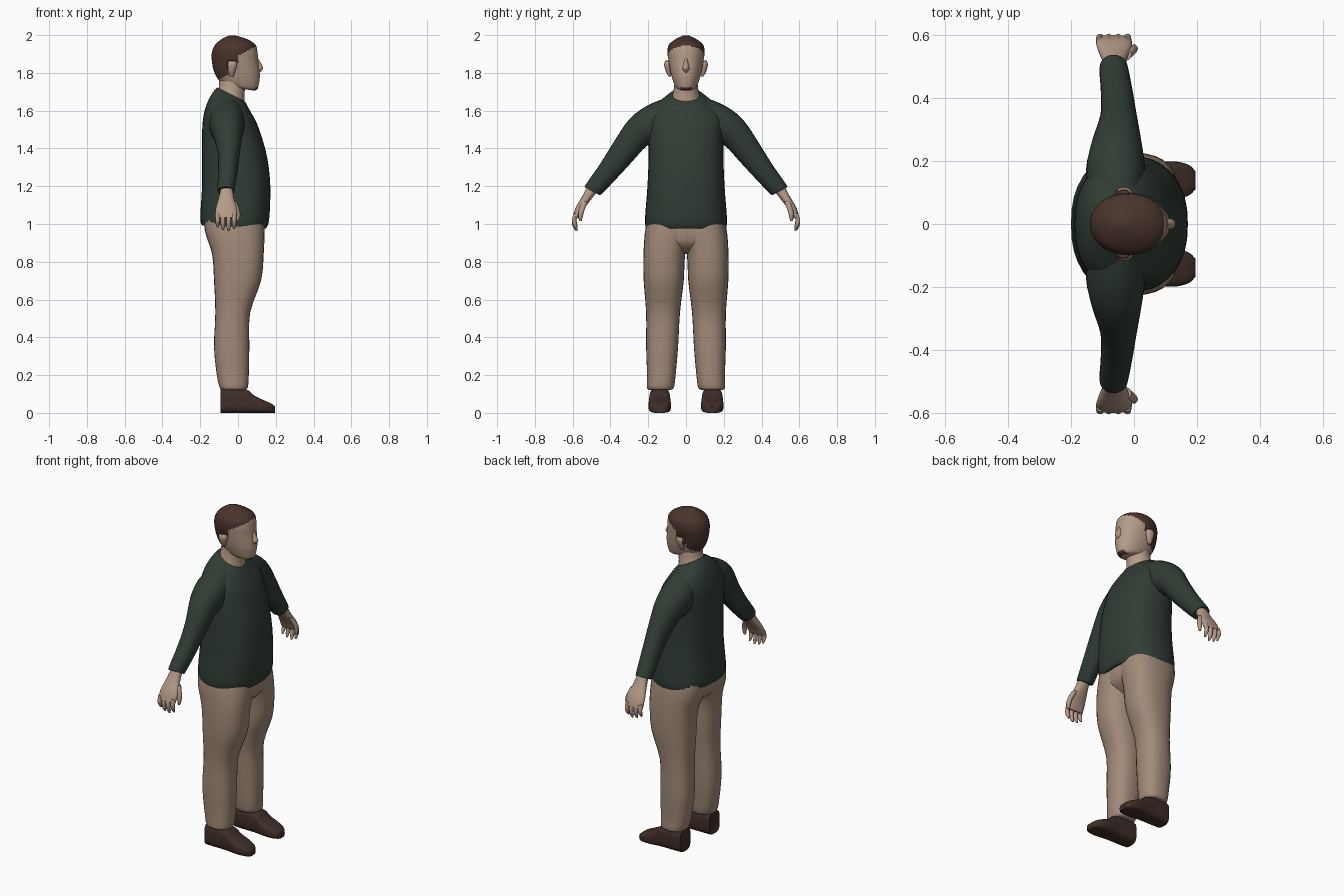
import bpy, bmesh, math
from mathutils import Vector as V

if "Cube" in bpy.data.objects:
    bpy.data.objects.remove(bpy.data.objects["Cube"])


def material(name, rgb):
    m = bpy.data.materials.new(name)
    m.diffuse_color = (*rgb, 1)
    m.use_nodes = True
    m.node_tree.nodes["Principled BSDF"].inputs["Base Color"].default_value = m.diffuse_color
    return m


GREEN = material("dark_green_knit", (0.030, 0.046, 0.035))
TAN = material("tan_cloth", (0.36, 0.255, 0.19))
SKIN = material("skin", (0.46, 0.325, 0.245))
HAIR = material("brown_hair", (0.068, 0.034, 0.025))
LEATHER = material("brown_leather", (0.050, 0.027, 0.021))


def catmull(p, t):
    """Smooth interpolation of a list of equal-length tuples."""
    i = min(int(t), len(p) - 2)
    u = t - i
    b, c = p[i], p[i + 1]
    a = p[i - 1] if i > 0 else b
    d = p[i + 2] if i + 2 < len(p) else c
    return [0.5 * (2 * q + (r - o) * u + (2 * o - 5 * q + 4 * r - s) * u * u
                   + (3 * q - o - 3 * r + s) * u ** 3) for o, q, r, s in zip(a, b, c, d)]


def loft(name, stations, mats, n=28, sub=3, power=2.0, mirror=False, rule=None):
    """Skin closed rings; each station is centre, first half axis, second half axis."""
    flat = [(*c, *a, *b) for c, a, b in stations]
    bm = bmesh.new()
    rings = []
    for k in range((len(flat) - 1) * sub + 1):
        s = catmull(flat, k / sub)
        c, a, b = V(s[:3]), V(s[3:6]), V(s[6:])
        ring = []
        for j in range(n):
            t = 2 * math.pi * j / n
            u, w = math.cos(t), math.sin(t)
            u = math.copysign(abs(u) ** (2 / power), u)
            w = math.copysign(abs(w) ** (2 / power), w)
            ring.append(bm.verts.new(c + a * u + b * w))
        rings.append(ring)
    for r, q in zip(rings, rings[1:]):
        for j in range(n):
            bm.faces.new((r[j], r[(j + 1) % n], q[(j + 1) % n], q[j]))
    bm.faces.new(rings[0])
    bm.faces.new(rings[-1])
    bmesh.ops.recalc_face_normals(bm, faces=bm.faces)
    if rule:
        for f in bm.faces:
            f.material_index = int(rule(*f.calc_center_median()))
    me = bpy.data.meshes.new(name)
    bm.to_mesh(me)
    bm.free()
    for m in mats:
        me.materials.append(m)
    ob = bpy.data.objects.new(name, me)
    bpy.context.collection.objects.link(ob)
    bpy.ops.object.select_all(action='DESELECT')
    ob.select_set(True)
    bpy.context.view_layer.objects.active = ob
    bpy.ops.object.shade_smooth_by_angle(angle=math.radians(45))
    if mirror:
        md = ob.modifiers.new("other_side", 'MIRROR')
        md.use_axis = (False, True, False)
        md.use_mirror_merge = False
    return ob


def level(z, x0, x1, y0, y1, tilt=0.0):
    """Horizontal ring from its x and y range; tilt is z gained per x."""
    h = (x1 - x0) / 2
    return (((x0 + x1) / 2, (y0 + y1) / 2, z), (h, 0, h * tilt), (0, (y1 - y0) / 2, 0))


def body(z, x0, x1, hy, tilt=0.0):
    return level(z, x0, x1, -hy, hy, tilt)


def limb(yo, zo, yi, zi, x0, x1):
    """Slanted ring from its outer and inner points and its x range."""
    return (((x0 + x1) / 2, (yo + yi) / 2, (zo + zi) / 2), ((x1 - x0) / 2, 0, 0),
            (0, (yo - yi) / 2, (zo - zi) / 2))


# Sweater body and sleeves
loft("sweater_body", [
    body(.985, -.192, .148, .213, -.05), body(1.03, -.2, .165, .217, -.03),
    body(1.2, -.19, .171, .204), body(1.35, -.19, .155, .198),
    body(1.48, -.19, .122, .197, -.05), body(1.56, -.182, .095, .195, -.12),
    body(1.62, -.16, .068, .165, -.25), body(1.665, -.13, .048, .11, -.4),
    body(1.685, -.11, .036, .078, -.5)], [GREEN], n=36, power=2.35)
loft("sleeve", [
    limb(.09, 1.672, .08, 1.46, -.14, .03), limb(.20, 1.63, .15, 1.42, -.152, .035),
    limb(.30, 1.555, .205, 1.415, -.135, .025), limb(.385, 1.43, .285, 1.33, -.108, .01),
    limb(.455, 1.318, .37, 1.238, -.105, -.003), limb(.53, 1.21, .445, 1.16, -.11, -.018),
    limb(.535, 1.195, .46, 1.155, -.105, -.022)], [GREEN], mirror=True, power=2.1)

# Trousers
loft("trouser_seat", [
    body(1.03, -.18, .135, .2), body(.95, -.172, .137, .2),
    body(.89, -.135, .122, .15), body(.84, -.06, .06, .04)], [TAN], n=36, power=2.3)
loft("trouser_leg", [
    level(1.03, -.18, .135, -.05, .205), level(.95, -.172, .14, -.03, .218),
    level(.84, -.137, .136, .004, .225), level(.7, -.127, .122, .012, .224),
    level(.53, -.12, .064, .032, .211), level(.35, -.127, .06, .042, .211),
    level(.2, -.112, .057, .055, .206), level(.135, -.097, .052, .064, .207),
    level(.122, -.085, .04, .08, .195)], [TAN], mirror=True, power=2.35)

# Shoes, lofted from heel to toe with a flat sole
shoe = [(-.093, .042, .125), (-.08, .053, .13), (.04, .055, .125), (.085, .058, .092),
        (.135, .059, .068), (.175, .048, .05), (.195, .028, .035)]
loft("shoe", [((x, .139, h / 2), (0, w, 0), (0, 0, h / 2)) for x, w, h in shoe],
     [LEATHER], mirror=True, power=3.6)

# Hands
loft("palm", [
    limb(.525, 1.195, .475, 1.165, -.093, -.028), limb(.553, 1.14, .51, 1.12, -.105, -.02),
    limb(.585, 1.085, .545, 1.075, -.119, -.006), limb(.6, 1.035, .57, 1.03, -.12, -.008)],
    [SKIN], mirror=True, n=20, power=2.3)
for label, x, drop in (("little", -.108, .02), ("ring", -.08, .005),
                       ("middle", -.05, 0), ("index", -.021, .012)):
    path = [(.582, 1.055, .013), (.592, 1.02, .012), (.588, .985 + drop, .011),
            (.579, .962 + drop, .005)]
    loft(label + "_finger", [level(z, x - r, x + r, y - r, y + r) for y, z, r in path],
         [SKIN], mirror=True, n=12)
thumb = [(-.025, .535, 1.12, .017), (-.006, .552, 1.075, .015), (.0, .558, 1.04, .012),
         (-.002, .558, 1.015, .006)]
loft("thumb", [level(z, x - r, x + r, y - r, y + r) for x, y, z, r in thumb],
     [SKIN], mirror=True, n=12)


# Head, neck and features
def hair_rule(x, y, z):
    if x > 0 and z < 1.76:                      # chin beard
        return z < 1.724 and x > .04 and abs(y) < .03
    if x < -.05:
        return z > 1.765 + .5 * (x + .1)
    return z > (1.855 if x < 0 else 1.885 + .6 * x)


loft("neck", [body(1.63, -.11, .04, .085, -.4), body(1.68, -.105, .034, .072, -.4),
              body(1.72, -.1, .036, .064, -.2), body(1.77, -.1, .05, .06)], [SKIN])
loft("head", [
    body(1.716, -.05, .085, .036, -.15), body(1.728, -.08, .104, .056, -.12),
    body(1.77, -.108, .115, .073), body(1.81, -.128, .114, .083),
    body(1.86, -.138, .107, .092), body(1.91, -.138, .103, .098),
    body(1.95, -.12, .092, .09), body(1.98, -.085, .045, .053),
    body(1.999, -.045, -.02, .012)], [SKIN, HAIR], n=48, sub=6, power=2.1, rule=hair_rule)
loft("nose", [body(1.875, .08, .108, .008), body(1.835, .08, .13, .016),
              body(1.82, .08, .131, .019), body(1.803, .08, .116, .012)], [SKIN], n=16)
loft("ear", [level(1.78, -.045, -.025, .08, .092), level(1.81, -.053, -.014, .08, .108),
             level(1.845, -.06, -.005, .08, .116), level(1.865, -.052, -.014, .08, .108)],
     [SKIN, HAIR], n=16, mirror=True, rule=lambda x, y, z: z > 1.857 or x < -.052)
